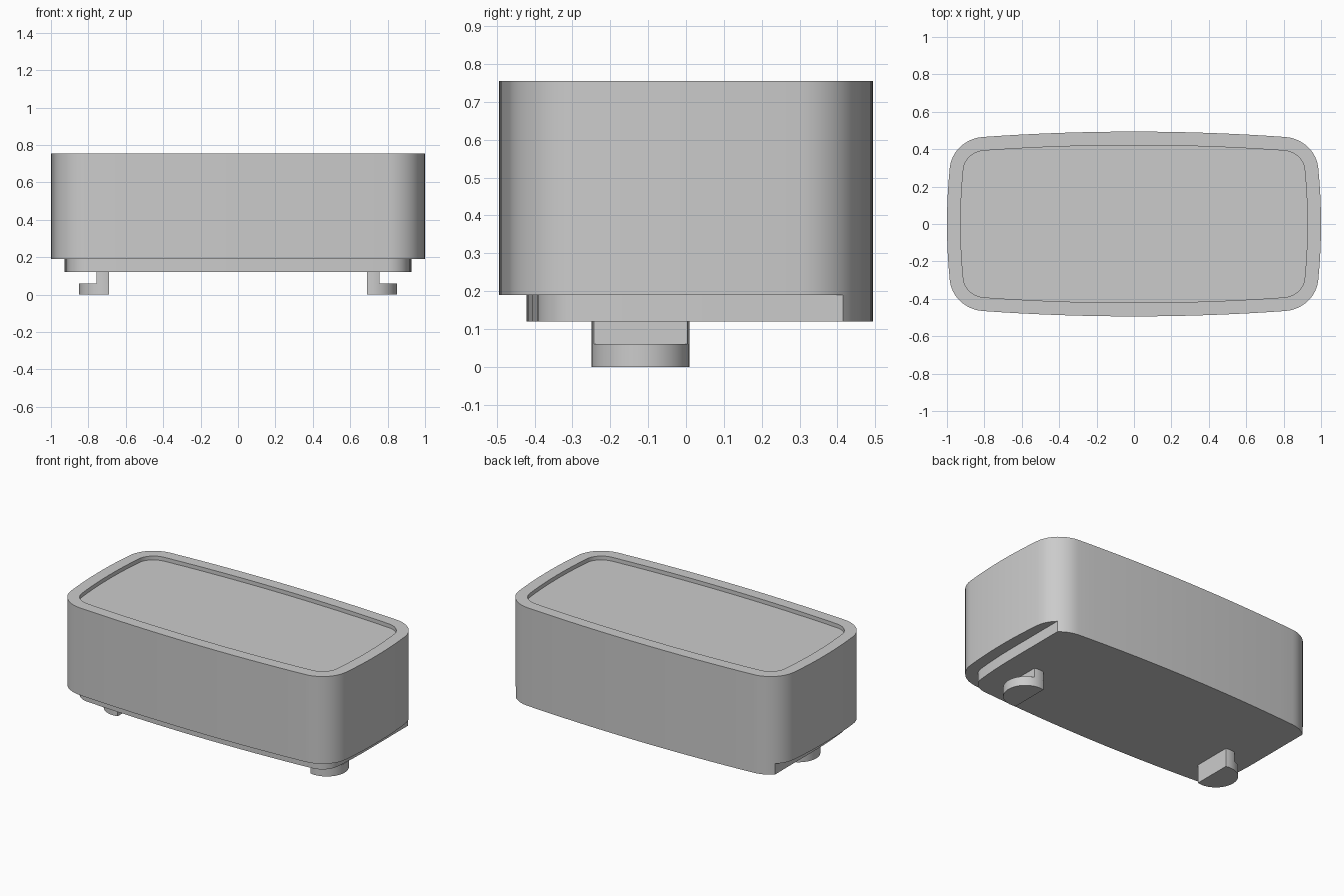
import bpy, bmesh, math
from mathutils import Vector

if "Cube" in bpy.data.objects:
    bpy.data.objects.remove(bpy.data.objects["Cube"])

grey = bpy.data.materials.new("light grey")
grey.diffuse_color = (0.6, 0.6, 0.6, 1)
grey.use_nodes = True
grey.node_tree.nodes["Principled BSDF"].inputs["Base Color"].default_value = grey.diffuse_color

INSET = 0.073
LIP_Z, BODY_Z, FLOOR_Z, TOP_Z = 0.12, 0.19, 0.73, 0.755


def quarter():
    """First quadrant of the bulged, round-cornered outline, from the side to the back."""
    pts = [Vector((1 - 0.015 * (y / 0.3) ** 2, y)) for y in (0, 0.075, 0.15, 0.225)]
    a, d = Vector((0.985, 0.3)), Vector((0.81, 0.465))
    b, c = a + Vector((-0.009, 0.09)), d + Vector((0.09, -0.007))
    for i in range(13):
        t = i / 12
        pts.append(a * (1 - t) ** 3 + b * 3 * t * (1 - t) ** 2 + c * 3 * t * t * (1 - t) + d * t ** 3)
    for i in range(7, -1, -1):
        x = 0.81 * i / 8
        pts.append(Vector((x, 0.494 - 0.029 * (x / 0.81) ** 2)))
    return pts


def mirror_all(q):
    """Mirror a quadrant into a full counter-clockwise loop."""
    half = q + [Vector((-p.x, p.y)) for p in reversed(q[:-1])]
    return half + [Vector((p.x, -p.y)) for p in reversed(half[1:-1])]


def offset(loop, d):
    """Move a loop inward along its normals."""
    out = []
    for i, p in enumerate(loop):
        t = (loop[(i + 1) % len(loop)] - loop[i - 1]).normalized()
        out.append(p + Vector((-t.y, t.x)) * d)
    return out


def skin(name, layers):
    """Join stacked (loop, z) rings with walls, and cap both ends."""
    bm = bmesh.new()
    rings = [[bm.verts.new((p.x, p.y, z)) for p in loop] for loop, z in layers]
    for lo, hi in zip(rings, rings[1:]):
        n = len(lo)
        for i in range(n):
            j = (i + 1) % n
            bm.faces.new((lo[i], lo[j], hi[j], hi[i]))
    bm.faces.new(rings[0][::-1])
    bm.faces.new(rings[-1])
    bmesh.ops.recalc_face_normals(bm, faces=bm.faces)
    mesh = bpy.data.meshes.new(name)
    bm.to_mesh(mesh)
    bm.free()
    mesh.materials.append(grey)
    ob = bpy.data.objects.new(name, mesh)
    bpy.context.collection.objects.link(ob)
    bpy.ops.object.select_all(action='DESELECT')
    ob.select_set(True)
    bpy.context.view_layer.objects.active = ob
    bpy.ops.object.shade_smooth_by_angle(angle=math.radians(30))
    return ob


outer = mirror_all(quarter())
inner = offset(outer, INSET)

# main body with a shallow recess in the top
skin("body", [(outer, BODY_Z), (outer, TOP_Z), (inner, TOP_Z), (inner, FLOOR_Z)])

# base lip: inset at the front, straight sides, flush with the body at the back
side = 1 - INSET
back = []
for p, q in zip(outer, outer[1:]):
    if p.y < 0 or q.y < 0:
        break
    if (abs(p.x) - side) * (abs(q.x) - side) < 0:
        t = (abs(p.x) - side) / (abs(p.x) - abs(q.x))
        if abs(p.x) < side:
            back.append(p)
        back.append(p.lerp(q, t))
    elif abs(p.x) < side:
        back.append(p)
front = [p for p in inner if p.y < 1e-5]
# order the front half from the left side round to the right side
front.sort(key=lambda p: math.atan2(p.y, p.x) if p.y < -1e-5 else (-math.pi if p.x < 0 else 0))
skin("base_lip", [(back + front, LIP_Z), (back + front, BODY_Z)])


def foot_profile(sign, x_max):
    """Circle cut flat on the inner side, and at x_max on the outer side."""
    cx, cy, r, x_min = 0.72, -0.12, 0.129, 0.69
    end = math.acos((x_min - cx) / r)
    start = math.acos(min(1, (x_max - cx) / r))
    if start < 1e-6:
        angles = [-end + 2 * end * i / 32 for i in range(33)]
    else:
        up = [start + (end - start) * i / 6 for i in range(7)]
        angles = [-a for a in reversed(up)] + up
    return [Vector((sign * (cx + r * math.cos(a)), cy + r * math.sin(a))) for a in angles]


# hooked feet: a stem with a D-shaped pad facing outward
for sign, label in ((1, "right"), (-1, "left")):
    pad, stem = foot_profile(sign, 0.849), foot_profile(sign, 0.757)
    skin(label + "_foot_pad", [(pad, 0), (pad, 0.06)])
    skin(label + "_foot_stem", [(stem, 0.06), (stem, LIP_Z)])
